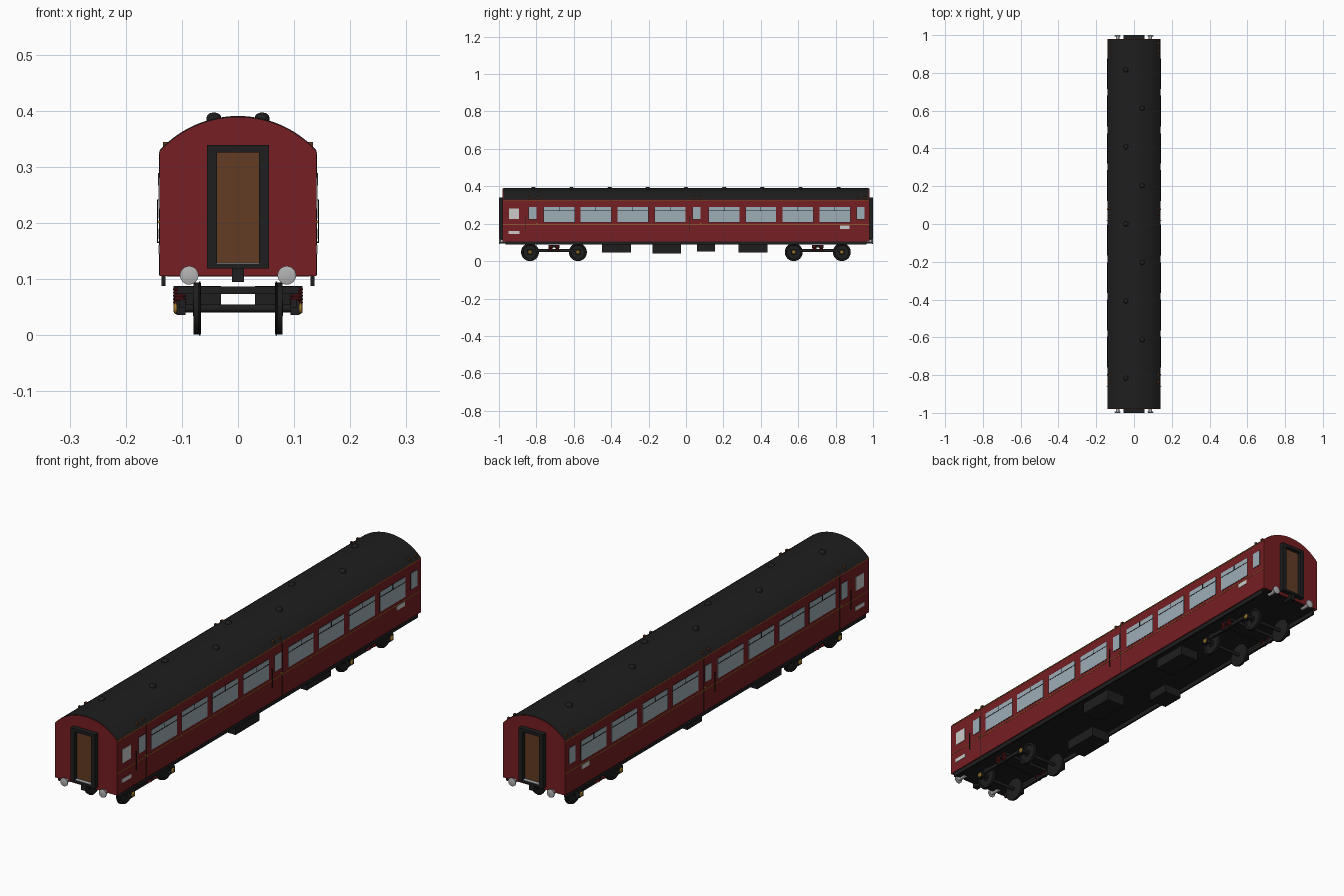
import bpy, bmesh, math
from mathutils import Matrix, Vector

if "Cube" in bpy.data.objects:
    bpy.data.objects.remove(bpy.data.objects["Cube"])


def material(name, rgb):
    m = bpy.data.materials.new(name)
    m.diffuse_color = (*rgb, 1)
    m.use_nodes = True
    m.node_tree.nodes["Principled BSDF"].inputs["Base Color"].default_value = m.diffuse_color
    return m


RED = material("maroon", (0.18, 0.013, 0.016))
BLACK = material("black", (0.013, 0.013, 0.013))
GLASS = material("glass", (0.34, 0.42, 0.47))
GOLD = material("gold", (0.60, 0.32, 0.04))
BROWN = material("door_brown", (0.12, 0.045, 0.018))
WHITE = material("white", (0.75, 0.75, 0.75))
STEEL = material("steel", (0.45, 0.45, 0.45))


def finish(name, bm, mat, smooth=False):
    bmesh.ops.recalc_face_normals(bm, faces=bm.faces)
    me = bpy.data.meshes.new(name)
    bm.to_mesh(me)
    bm.free()
    me.materials.append(mat)
    ob = bpy.data.objects.new(name, me)
    bpy.context.collection.objects.link(ob)
    if smooth:
        bpy.ops.object.select_all(action='DESELECT')
        ob.select_set(True)
        bpy.context.view_layer.objects.active = ob
        bpy.ops.object.shade_smooth_by_angle(angle=math.radians(35))
    return ob


def boxes(name, spans, mat, mx=False, my=False):
    """Boxes given as (x0, x1, y0, y1, z0, z1), optionally mirrored."""
    bm = bmesh.new()
    for x0, x1, y0, y1, z0, z1 in spans:
        for sx in ((1, -1) if mx else (1,)):
            for sy in ((1, -1) if my else (1,)):
                c = Vector((sx * (x0 + x1) / 2, sy * (y0 + y1) / 2, (z0 + z1) / 2))
                s = Matrix.Diagonal((x1 - x0, y1 - y0, z1 - z0, 1))
                bmesh.ops.create_cube(bm, size=1, matrix=Matrix.Translation(c) @ s)
    return finish(name, bm, mat)


def lathe(name, profile, places, mat, axis='X', steps=32):
    """Spin (radius, height) profile about an axis at each (position, direction)."""
    bm = bmesh.new()
    for pos, sign in places:
        aim = Vector({'X': (sign, 0, 0), 'Y': (0, sign, 0), 'Z': (0, 0, sign)}[axis])
        rot = Vector((0, 0, 1)).rotation_difference(aim).to_matrix().to_4x4()
        mat4 = Matrix.Translation(pos) @ rot
        rings = []
        for r, h in profile:
            rings.append([bm.verts.new(mat4 @ Vector((r * math.cos(2 * math.pi * i / steps),
                          r * math.sin(2 * math.pi * i / steps), h))) for i in range(steps)])
        for a, b in zip(rings, rings[1:]):
            for i in range(steps):
                j = (i + 1) % steps
                bm.faces.new((a[i], a[j], b[j], b[i]))
        bm.faces.new(rings[0])
        bm.faces.new(rings[-1])
    return finish(name, bm, mat, True)


def extrude_y(name, outline, y0, y1, mat):
    bm = bmesh.new()
    face = bm.faces.new([bm.verts.new((x, y0, z)) for x, z in outline])
    new = bmesh.ops.extrude_face_region(bm, geom=[face])
    bmesh.ops.translate(bm, vec=(0, y1 - y0, 0),
                        verts=[v for v in new["geom"] if isinstance(v, bmesh.types.BMVert)])
    return finish(name, bm, mat, True)


def roof_arc(half, z_edge, z_top, n=24):
    rise = z_top - z_edge
    rad = (half * half + rise * rise) / (2 * rise)
    a = math.asin(half / rad)
    return [(rad * math.sin(a - 2 * a * i / n), z_top - rad + rad * math.cos(a - 2 * a * i / n))
            for i in range(n + 1)]


# Body shell and roof skin
extrude_y("coach_body", [(-0.14, 0.106), (0.14, 0.106)] + roof_arc(0.14, 0.328, 0.3895), -0.98, 0.98, RED)
outer, inner = roof_arc(0.140, 0.3295, 0.391), roof_arc(0.134, 0.326, 0.385)
extrude_y("roof", outer + inner[::-1], -0.977, 0.977, BLACK)

# Underframe
boxes("floor", [(-0.127, 0.127, -0.975, 0.975, 0.1045, 0.107)], BLACK)
boxes("solebar", [(0.129, 0.136, -0.965, 0.965, 0.088, 0.1065)], BLACK, mx=True)
boxes("equipment_box", [(0.03, 0.115, 0.28, 0.435, 0.047, 0.088),
                        (0.03, 0.115, -0.18, -0.027, 0.041, 0.088),
                        (-0.115, -0.035, 0.06, 0.155, 0.052, 0.088),
                        (-0.115, -0.03, -0.45, -0.295, 0.046, 0.088)], BLACK)

# Windows: thin dark frame, pane and transom bar
big = [(-0.76, -0.595), (-0.563, -0.40), (-0.365, -0.203), (-0.167, -0.003),
       (0.123, 0.285), (0.32, 0.48), (0.517, 0.68), (0.715, 0.877)]
small = [(-0.84, -0.800), (0.037, 0.077), (0.914, 0.954)]
panes = [(a, b, 0.208, 0.289) for a, b in big] + [(a, b, 0.224, 0.289) for a, b in small]
boxes("window_frame", [(0.138, 0.1408, a - .0015, b + .0015, c - .0015, d + .0015)
                       for a, b, c, d in panes], BLACK, mx=True)
boxes("window_pane", [(0.138, 0.1416, a, b, c, d) for a, b, c, d in panes], GLASS, mx=True)
bars = []
for a, b in big:
    m = (a + b) / 2
    bars += [(0.138, 0.1424, a, b, 0.267, 0.270), (0.138, 0.1424, m - .0015, m + .0015, 0.268, 0.289)]
boxes("window_bar", bars, BLACK, mx=True)

# White side panels
boxes("white_panel", [(0.138, 0.1414, -0.947, -0.893, 0.225, 0.281),
                      (0.138, 0.1414, -0.95, -0.89, 0.145, 0.161),
                      (0.138, 0.1414, 0.823, 0.873, 0.172, 0.190)], WHITE, mx=True)

# Gold lining at waist and eaves
boxes("lining", [(0.138, 0.1412, -0.979, 0.979, z, z + 0.002) for z in (0.193, 0.325)], GOLD, mx=True)

# Doors: seam, handrail, handle; small fittings above each
rails, seams, handles, fittings = [], [], [], []
for a, b in small:
    fittings += [(0.117, 0.134, y - .005, y + .005, 0.328, 0.345) for y in (a + .004, b + .004)]
for a, b in small[:2]:
    seams.append((0.138, 0.1412, b + .0075, b + .009, 0.108, 0.324))
    rails.append((0.1425, 0.1445, a - 0.020, a - 0.018, 0.165, 0.242))
    rails += [(0.138, 0.1445, a - 0.020, a - 0.018, z, z + .002) for z in (0.165, 0.240)]
    handles.append((0.138, 0.1435, b - 0.003, b + 0.005, 0.200, 0.205))
boxes("door_seam", seams, BLACK, mx=True)
boxes("door_handrail", rails, BLACK, mx=True)
boxes("door_handle", handles, GOLD, mx=True)
boxes("door_top_fitting", fittings, BROWN, mx=True)

# End gangways, doors and couplings
boxes("gangway_frame", [(0.037, 0.055, 0.975, 1.0, 0.119, 0.339)], BLACK, mx=True, my=True)
boxes("gangway_header", [(-0.037, 0.037, 0.975, 1.0, 0.326, 0.339),
                         (-0.037, 0.037, 0.975, 1.0, 0.119, 0.128)], BLACK, my=True)
boxes("gangway_door", [(-0.037, 0.037, 0.975, 0.984, 0.128, 0.326)], BROWN, my=True)
boxes("gangway_step", [(-0.037, 0.037, 0.984, 0.998, 0.128, 0.130)], STEEL, my=True)
boxes("coupler", [(-0.011, 0.011, 0.95, 0.995, 0.095, 0.12)], BLACK, my=True)

# Buffers
lathe("buffer", [(0.009, -0.03), (0.009, 0.013), (0.0165, 0.0135), (0.0165, 0.018), (0.012, 0.0195)],
      [((sx * 0.087, sy * 0.98, 0.107), sy) for sx in (1, -1) for sy in (1, -1)], STEEL, 'Y', 24)

# Roof ventilators in two staggered rows
vents = [((-0.043 if i % 2 == 0 else 0.043, -0.816 + 0.204 * i, 0.383), 1) for i in range(9)]
lathe("roof_vent", [(0.013, 0), (0.013, 0.005), (0.012, 0.009), (0.008, 0.0125), (0.003, 0.014)],
      vents, BLACK, 'Z', 16)

# Bogies
axles = [-0.834, -0.578, 0.576, 0.833]
sides = [(s, y) for s in (1, -1) for y in axles]
lathe("wheel", [(0.044, 0.0), (0.048, 0.001), (0.048, 0.003), (0.0465, 0.004), (0.046, 0.013),
                (0.038, 0.013), (0.036, 0.010), (0.014, 0.010), (0.013, 0.014)],
      [((s * 0.066, y, 0.048), s) for s, y in sides], BLACK)
lathe("axle", [(0.007, -0.103), (0.007, 0.103)], [((0, y, 0.048), 1) for y in axles], BLACK, 'X', 16)
lathe("axle_cap", [(0.010, 0), (0.010, 0.004), (0.006, 0.007)],
      [((s * 0.108, y, 0.048), s) for s, y in sides], GOLD, 'X', 16)
frame, bolster, coil_places = [], [], []
for c in (-0.706, 0.7045):
    frame += [(0.094, 0.104, c - 0.145, c + 0.145, 0.050, 0.064)]
    frame += [(0.094, 0.110, c + d - .014, c + d + .014, 0.036, 0.062) for d in (-0.128, 0.128)]
    bolster += [(-0.108, 0.108, c - 0.03, c + 0.03, 0.074, 0.087)]
    coil_places += [((s * 0.104, c + d, 0.056), 1) for s in (1, -1) for d in (-0.018, 0.018)]
boxes("bogie_frame", frame, BLACK, mx=True)
boxes("bogie_bolster", bolster, BLACK)
coil = []
for i in range(5):
    z = i * 0.006
    coil += [(0.008, z), (0.012, z + 0.0015), (0.012, z + 0.0035), (0.008, z + 0.005)]
lathe("bogie_spring", coil, coil_places, RED, 'Z', 14)
